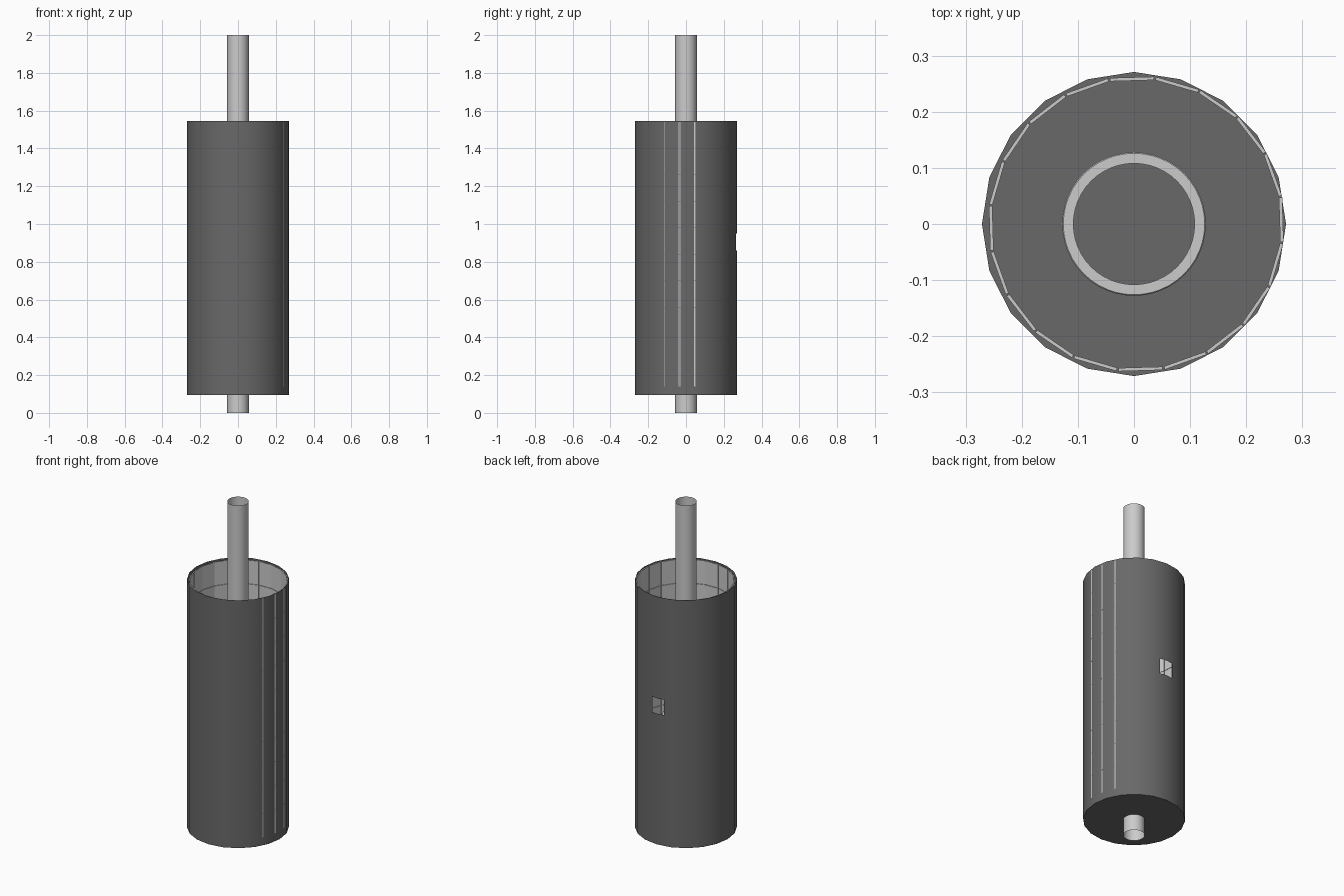
import bpy, bmesh
from math import cos, sin, tan, pi, radians
from mathutils import Matrix

if "Cube" in bpy.data.objects:
    bpy.data.objects.remove(bpy.data.objects["Cube"])

dark = bpy.data.materials.new("dark_metal")
dark.diffuse_color = (0.14, 0.14, 0.14, 1)
dark.use_nodes = True
dark.node_tree.nodes["Principled BSDF"].inputs["Base Color"].default_value = dark.diffuse_color


def finish(bm, name, mat=None, smooth=False):
    me = bpy.data.meshes.new(name)
    bm.to_mesh(me)
    bm.free()
    ob = bpy.data.objects.new(name, me)
    bpy.context.collection.objects.link(ob)
    if mat:
        me.materials.append(mat)
    if smooth:
        bpy.ops.object.select_all(action='DESELECT')
        bpy.context.view_layer.objects.active = ob
        ob.select_set(True)
        bpy.ops.object.shade_smooth_by_angle(angle=radians(30))
    return ob


def lathe(name, profile, sides, closed=False, **kw):
    """Revolve (radius, z) points around the z axis."""
    bm = bmesh.new()
    rings = [[bm.verts.new((r * cos(2 * pi * i / sides), r * sin(2 * pi * i / sides), z))
              for i in range(sides)] for r, z in profile]
    pairs = list(zip(rings, rings[1:]))
    if closed:
        pairs.append((rings[-1], rings[0]))
    for a, b in pairs:
        for i in range(sides):
            j = (i + 1) % sides
            bm.faces.new((a[i], a[j], b[j], b[i]))
    return finish(bm, name, **kw)


# Outer shell: 20-sided thin wall, closed floor, small window at the back
R, HALF = 0.271, pi / 20
bm = bmesh.new()
levels = [0.095, 0.86, 0.95, 1.545]
cols = []
for i in range(40):
    r = R if i % 2 == 0 else R * cos(HALF)
    cols.append([bm.verts.new((r * cos(i * HALF), r * sin(i * HALF), z)) for z in levels])
for i in range(40):
    a, b = cols[i], cols[(i + 1) % 40]
    for k in range(3):
        if k == 1 and i in (9, 10):      # window opening
            continue
        bm.faces.new((a[k], b[k], b[k + 1], a[k + 1]))
bm.faces.new([c[0] for c in reversed(cols)])
finish(bm, "outer_shell", dark, True)

# Lining tiles: ten rows of twenty flat panels, one left out behind the window
bm = bmesh.new()
for row in range(10):
    for n in range(20):
        if row == 5 and n == 5:
            continue
        m = (Matrix.Translation((0.004, 0, 0.21 + 0.14 * row))
             @ Matrix.Rotation(radians(18 * n + 1.7), 4, 'Z')
             @ Matrix.Translation((0.2585, 0, 0))
             @ Matrix.Diagonal((0.006, 0.079, 0.138, 1)))
        bmesh.ops.create_cube(bm, size=1, matrix=m)
finish(bm, "lining_tiles")

# Central pipe, open at both ends
lathe("central_pipe", [(0.057, 0), (0.057, 2)], 32, smooth=True)

# Inner sleeve standing on the floor
lathe("inner_sleeve", [(0.128, 0.1), (0.128, 0.748), (0.126, 0.75), (0.108, 0.75), (0.108, 0.1)],
      48, closed=True, smooth=True)
